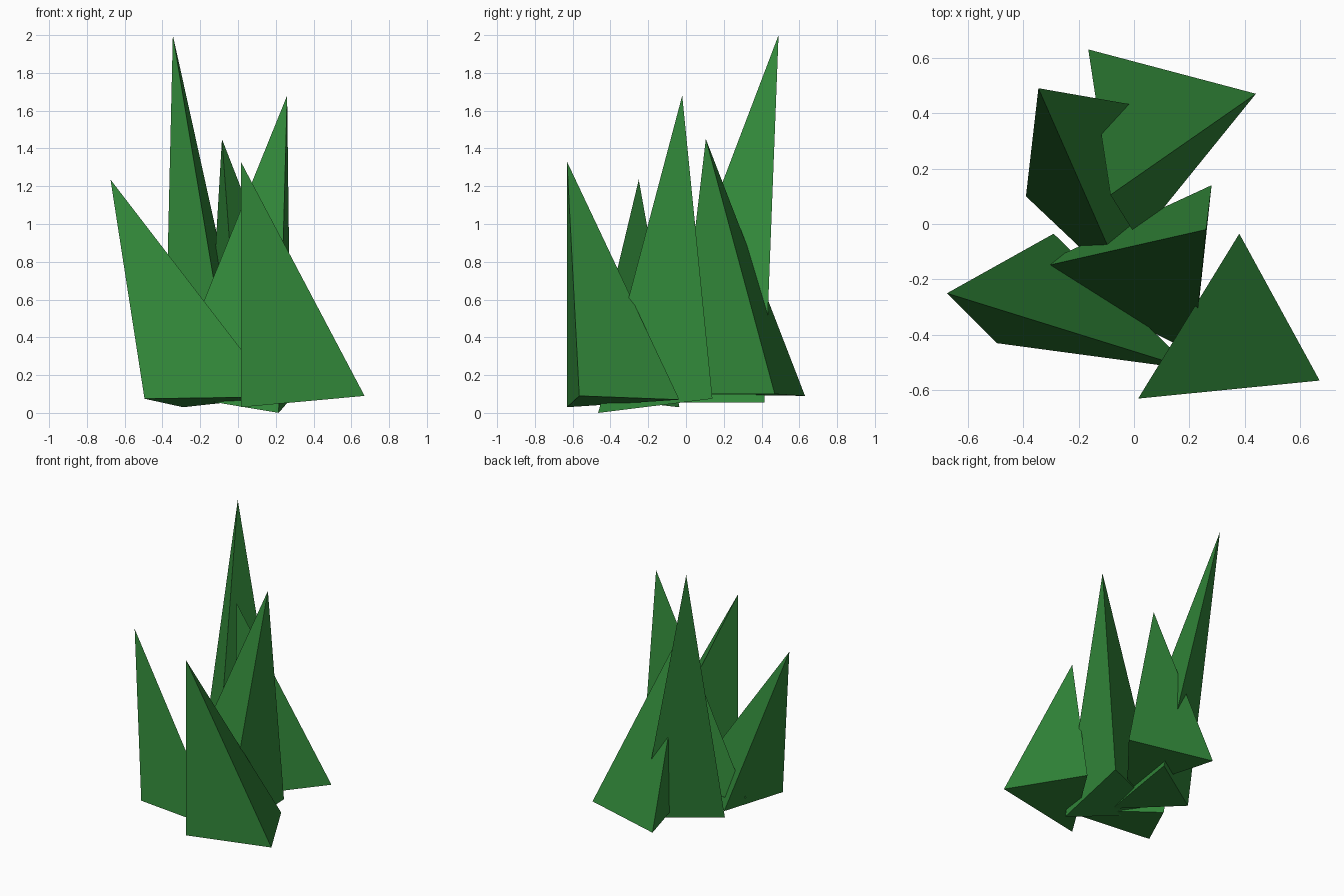
import bpy
import bmesh

cube = bpy.data.objects.get("Cube")
if cube:
    bpy.data.objects.remove(cube, do_unlink=True)

# Single leaf colour
GREEN = (0.032, 0.25, 0.042, 1.0)
leaf_green = bpy.data.materials.new("leaf_green")
leaf_green.use_nodes = True
leaf_green.diffuse_color = GREEN
shader = leaf_green.node_tree.nodes["Principled BSDF"]
shader.inputs["Base Color"].default_value = GREEN
shader.inputs["Roughness"].default_value = 0.9


def grass_blade(name, tip, *base):
    """Three-sided flat-faced spike from a base triangle to a leaning tip."""
    bm = bmesh.new()
    top = bm.verts.new(tip)
    ring = [bm.verts.new(p) for p in base]
    bm.faces.new(ring)
    for i in range(len(ring)):
        bm.faces.new((ring[i - 1], ring[i], top))
    bmesh.ops.recalc_face_normals(bm, faces=bm.faces)
    mesh = bpy.data.meshes.new(name)
    bm.to_mesh(mesh)
    bm.free()
    mesh.materials.append(leaf_green)
    blade = bpy.data.objects.new(name, mesh)
    bpy.context.collection.objects.link(blade)
    return blade


# Tuft of five overlapping blades: tip, then base corners
grass_blade("front_blade", (0.015, -0.63, 1.33),
            (0.015, -0.63, 0.03), (0.67, -0.565, 0.09), (0.38, -0.035, 0.07))
grass_blade("right_side_blade", (-0.675, -0.25, 1.235),
            (-0.495, -0.43, 0.075), (0.21, -0.525, 0.085), (-0.29, -0.035, 0.03))
grass_blade("centre_blade", (0.26, -0.02, 1.68),
            (-0.38, -0.165, 0.1), (0.215, -0.465, 0), (0.28, 0.14, 0.075))
grass_blade("tall_blade", (-0.345, 0.49, 2.0),
            (-0.39, 0.1, 0.06), (-0.02, -0.25, 0.055), (0.085, 0.415, 0.055))
grass_blade("back_blade", (-0.085, 0.105, 1.45),
            (0.015, -0.055, 0.1), (0.44, 0.47, 0.1), (-0.165, 0.63, 0.09))
